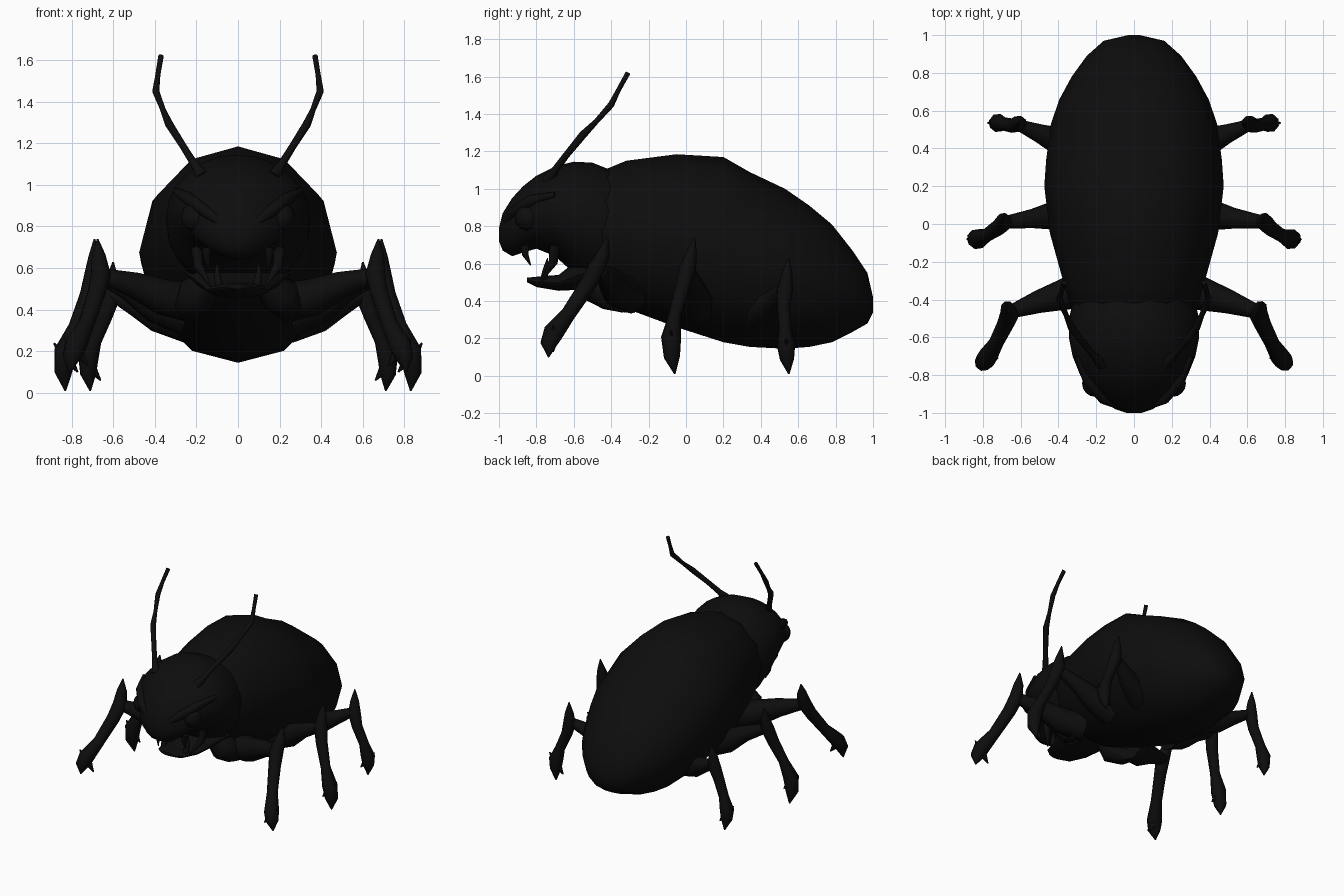
import bpy, bmesh, math
from mathutils import Vector

cube = bpy.data.objects.get("Cube")
if cube:
    bpy.data.objects.remove(cube)

black = bpy.data.materials.new("shell black")
black.use_nodes = True
black.diffuse_color = (0.004, 0.004, 0.004, 1)
black.node_tree.nodes["Principled BSDF"].inputs["Base Color"].default_value = (0.004, 0.004, 0.004, 1)


def skin(name, rings, angle=50):
    """Bridge rings of points into one closed, smooth mesh."""
    bm = bmesh.new()
    loops = [[bm.verts.new(p) for p in ring] for ring in rings]
    n = len(loops[0])
    for a, b in zip(loops, loops[1:]):
        for i in range(n):
            j = (i + 1) % n
            bm.faces.new((a[i], a[j], b[j], b[i]))
    bm.faces.new(loops[0])
    bm.faces.new(loops[-1])
    bmesh.ops.recalc_face_normals(bm, faces=bm.faces)
    mesh = bpy.data.meshes.new(name)
    bm.to_mesh(mesh)
    bm.free()
    mesh.materials.append(black)
    obj = bpy.data.objects.new(name, mesh)
    bpy.context.collection.objects.link(obj)
    bpy.ops.object.select_all(action="DESELECT")
    obj.select_set(True)
    bpy.context.view_layer.objects.active = obj
    bpy.ops.object.shade_smooth_by_angle(angle=math.radians(angle))
    return obj


def hull(name, stations, sides):
    """Elliptical sections along y: (y, top, bottom, half width)."""
    rings = []
    for y, top, bot, w in stations:
        turns = [2 * math.pi * i / sides for i in range(sides)]
        rings.append([(w * math.sin(t), y, (top + bot) / 2 + (top - bot) / 2 * math.cos(t))
                      for t in turns])
    return skin(name, rings)


def tube(name, side, path, sides=8):
    """Round limb along a path of (x, y, z, radius)."""
    pts = [Vector((side * x, y, z)) for x, y, z, r in path]
    rings = []
    for i, p in enumerate(pts):
        d = pts[min(i + 1, len(pts) - 1)] - pts[max(i - 1, 0)]
        u = d.cross(Vector((0.31, 1, 0.17))).normalized()
        v = d.cross(u).normalized()
        r = path[i][3]
        rings.append([p + r * (u * math.cos(2 * math.pi * k / sides) + v * math.sin(2 * math.pi * k / sides))
                      for k in range(sides)])
    return skin(name, rings, 60)


# Domed body
hull("body", [
    (-.55, 1.0, .55, .25), (-.44, 1.1, .45, .335), (-.32, 1.15, .36, .37), (-.05, 1.185, .26, .445),
    (.2, 1.17, .18, .475), (.34, 1.09, .155, .465), (.53, 1.0, .145, .44), (.66, .91, .155, .395),
    (.78, .81, .18, .33), (.89, .67, .235, .25), (.97, .55, .28, .16), (1.0, .42, .34, .03)], 12)

# Head with overhanging upper lip, and open lower jaw
hull("head", [
    (-1.0, .79, .72, .04), (-.98, .87, .67, .1), (-.93, .95, .64, .175), (-.87, 1.015, .66, .23),
    (-.8, 1.07, .68, .285), (-.7, 1.12, .64, .325), (-.6, 1.145, .55, .345),
    (-.5, 1.14, .49, .345), (-.4, 1.1, .5, .32)], 24)
hull("lower_jaw", [
    (-.85, .525, .5, .05), (-.8, .53, .475, .11), (-.68, .54, .455, .15),
    (-.58, .62, .46, .2), (-.45, .66, .49, .25)], 16)

# Leg paths: thigh, then shin from knee spike to foot
legs = {
    "front": ([(.2, -.3, .43, .1), (.36, -.37, .46, .09), (.5, -.41, .52, .065), (.64, -.46, .56, .04)],
              [(.675, -.42, .74, .004), (.67, -.44, .66, .035), (.66, -.48, .57, .05), (.68, -.53, .48, .045),
               (.73, -.63, .33, .04), (.78, -.71, .23, .055), (.8, -.735, .17, .045), (.81, -.735, .1, .004)]),
    "middle": ([(.25, .06, .37, .1), (.4, .05, .42, .085), (.53, .03, .5, .055), (.68, .01, .57, .035)],
               [(.69, .045, .74, .004), (.69, .03, .66, .03), (.69, .01, .58, .048), (.72, -.02, .47, .042),
                (.78, -.06, .32, .035), (.83, -.08, .2, .055), (.84, -.075, .1, .045), (.83, -.06, .01, .004)]),
    "back": ([(.25, .38, .34, .1), (.4, .44, .37, .075), (.5, .48, .42, .05), (.6, .52, .47, .032)],
             [(.6, .55, .63, .004), (.605, .54, .55, .03), (.61, .53, .46, .045), (.64, .52, .37, .038),
              (.69, .53, .25, .035), (.72, .535, .16, .05), (.72, .54, .09, .04), (.71, .55, .01, .004)]),
}

for side, label in ((1, "left"), (-1, "right")):
    for leg, (thigh, shin) in legs.items():
        tube(f"{leg}_{label}_thigh", side, thigh)
        tube(f"{leg}_{label}_shin", side, shin)
        # Small claws beside the foot
        x, y, z, r = shin[-3]
        tube(f"{leg}_{label}_outer_claw", side, [(x, y, z - .04, .03), (x + .055, y, z + .04, .004)], 6)
        tube(f"{leg}_{label}_inner_claw", side, [(x, y, z - .02, .035), (x - .06, y, z - .1, .004)], 6)

    # Hip lump behind the jaw
    tube(f"{label}_hip", side, [(.12, -.5, .55, .05), (.2, -.46, .47, .1), (.24, -.4, .41, .07),
                                (.25, -.33, .345, .01)])
    # Antenna
    tube(f"{label}_antenna", side, [
        (.17, -.74, 1.04, .035), (.21, -.7, 1.1, .02), (.26, -.64, 1.18, .018), (.33, -.55, 1.29, .021),
        (.36, -.48, 1.36, .014), (.395, -.4, 1.45, .018), (.385, -.36, 1.53, .013),
        (.37, -.31, 1.62, .014)])
    # Angry brow and eye
    tube(f"{label}_brow", side, [(.04, -.98, .785, .015), (.16, -.925, .875, .03),
                                 (.24, -.83, .935, .032), (.3, -.7, .97, .015)])
    bpy.ops.mesh.primitive_uv_sphere_add(segments=16, ring_count=10, radius=.07,
                                         location=(side * .205, -.845, .845))
    eye = bpy.context.object
    eye.name = f"{label}_eye"
    eye.data.materials.append(black)
    bpy.ops.object.shade_smooth()
    # Fangs above and below
    tube(f"{label}_front_fang", side, [(.15, -.86, .7, .025), (.15, -.86, .65, .018), (.14, -.83, .59, .003)])
    tube(f"{label}_long_fang", side, [(.2, -.7, .7, .03), (.19, -.71, .61, .025), (.13, -.77, .51, .004)])
    tube(f"{label}_lower_fang", side, [(.09, -.76, .51, .022), (.1, -.75, .57, .016), (.1, -.74, .63, .003)])
